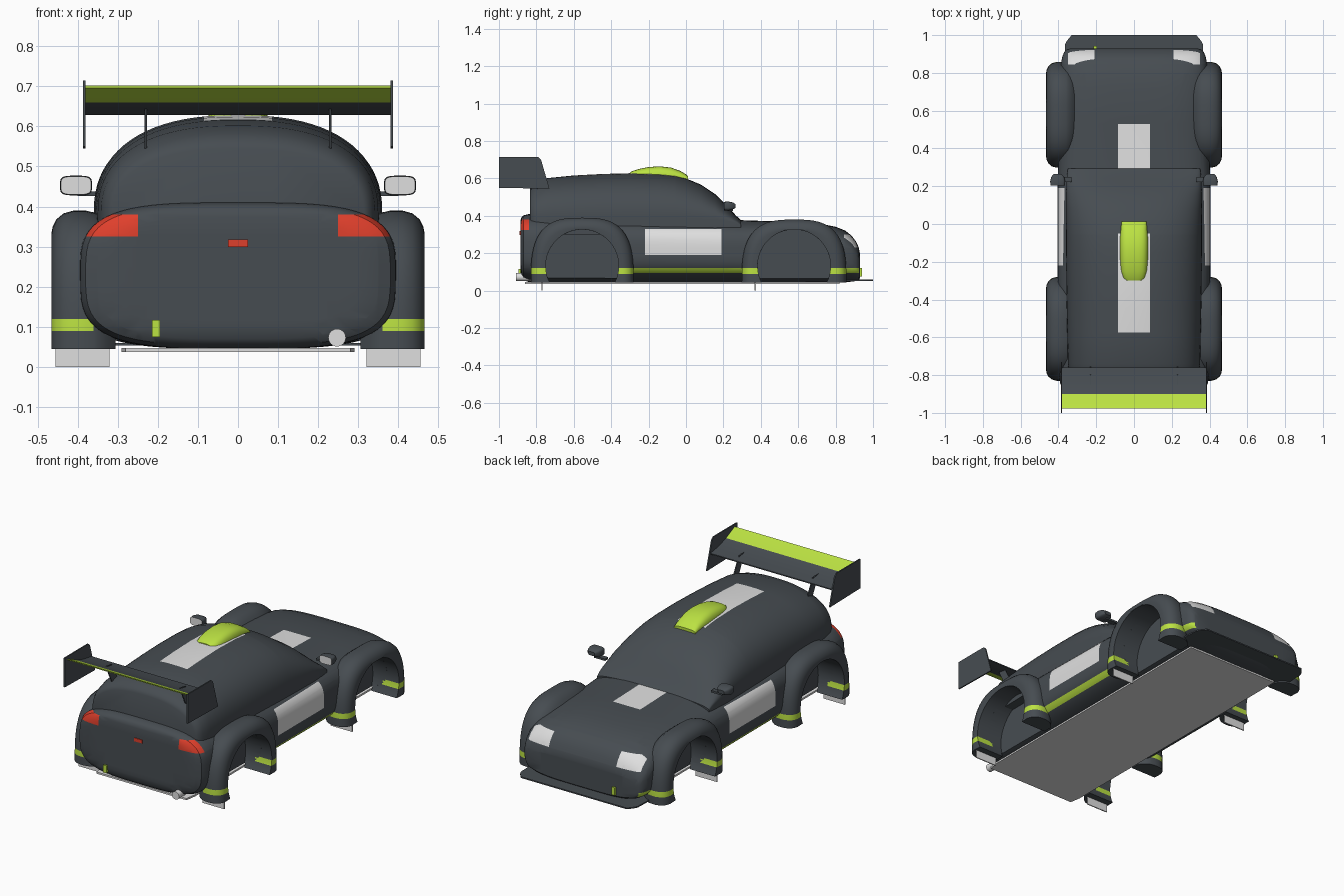
import bpy, bmesh, math
from mathutils import Vector

if "Cube" in bpy.data.objects:
    bpy.data.objects.remove(bpy.data.objects["Cube"])


def material(name, rgb):
    m = bpy.data.materials.new(name)
    m.diffuse_color = (*rgb, 1)
    m.use_nodes = True
    m.node_tree.nodes["Principled BSDF"].inputs["Base Color"].default_value = m.diffuse_color
    return m


MATS = [material("charcoal paint", (0.062, 0.073, 0.083)),
        material("lime paint", (0.50, 0.76, 0.055)),
        material("pale grey", (0.74, 0.74, 0.74)),
        material("red lamp", (0.74, 0.05, 0.025))]
DARK, LIME, PALE, RED = range(4)


def finish(name, bm, mat=DARK, cuts=(), rule=None):
    """Slice the mesh on axis planes, colour faces by rule, make the object."""
    for axis, v in cuts:
        no = Vector((0, 0, 0))
        no[axis] = 1
        bmesh.ops.bisect_plane(bm, geom=bm.verts[:] + bm.edges[:] + bm.faces[:],
                               plane_co=no * v, plane_no=no, dist=1e-5)
    bmesh.ops.recalc_face_normals(bm, faces=bm.faces[:])
    bm.normal_update()
    for f in bm.faces:
        f.material_index = rule(f.calc_center_median(), f.normal) if rule else mat
    me = bpy.data.meshes.new(name)
    bm.to_mesh(me)
    bm.free()
    for m in MATS:
        me.materials.append(m)
    ob = bpy.data.objects.new(name, me)
    bpy.context.collection.objects.link(ob)
    return ob


def skin(rings):
    """Join closed rings of points and cap both ends."""
    bm = bmesh.new()
    vs = [[bm.verts.new(p) for p in r] for r in rings]
    n = len(rings[0])
    for a, b in zip(vs, vs[1:]):
        for i in range(n):
            j = (i + 1) % n
            bm.faces.new((a[i], a[j], b[j], b[i]))
    bm.faces.new(vs[0])
    bm.faces.new(vs[-1])
    return bm


def prism(pts, axis, lo, hi):
    """Extrude a 2D outline along x, y or z."""
    def at(p, v):
        q = list(p)
        q.insert(axis, v)
        return q
    return skin([[at(p, lo) for p in pts], [at(p, hi) for p in pts]])


def box(name, x, y, z, mat):
    return finish(name, prism([(x[0], y[0]), (x[1], y[0]), (x[1], y[1]), (x[0], y[1])], 2, *z), mat)


def sup(a, n):
    c, s = math.cos(a), math.sin(a)
    return (math.copysign(abs(c) ** (2 / n), c), math.copysign(abs(s) ** (2 / n), s))


def hull_ring(y, hw, lo, hi, n=3.5, seg=64):
    pts = [sup(2 * math.pi * (i + 0.5) / seg, n) for i in range(seg)]
    return [(hw * u, y, (lo + hi) / 2 + (hi - lo) / 2 * v) for u, v in pts]


def dome_ring(y, hw, base, top, drop, n, seg=40):
    pts = [sup(math.pi * i / seg, n) for i in range(seg + 1)]
    return ([(hw, y, drop)] + [(hw * u, y, base + (top - base) * v) for u, v in pts]
            + [(-hw, y, drop)])


# Main hull, with painted lamps, sill stripe, door and bonnet panels
def hull_rule(c, n):
    ax = abs(c.x)
    if c.y < -0.84 and 0.325 < c.z < 0.38 and ax > 0.25:
        return RED
    if c.y > 0.845 and 0.23 < c.z < 0.30 and 0.21 < ax < 0.35:
        return PALE
    if 0.095 < c.z < 0.122 and ax > 0.33 and -0.40 < c.y < 0.925:
        return LIME
    if -0.22 < c.y < 0.19 and 0.19 < c.z < 0.33 and ax > 0.3:
        return PALE
    if 0.29 < c.y < 0.53 and ax < 0.085 and n.z > 0.5:
        return PALE
    return DARK


stations = [(-0.885, 0.30, 0.10, 0.375), (-0.88, 0.35, 0.07, 0.392), (-0.868, 0.38, 0.055, 0.403),
            (-0.84, 0.393, 0.046, 0.41), (-0.78, 0.395, 0.045, 0.41), (-0.55, 0.397, 0.045, 0.40),
            (-0.25, 0.405, 0.045, 0.39), (0.22, 0.405, 0.045, 0.38), (0.35, 0.40, 0.045, 0.375),
            (0.6, 0.395, 0.045, 0.368), (0.72, 0.392, 0.045, 0.358), (0.80, 0.39, 0.045, 0.342),
            (0.85, 0.387, 0.046, 0.322), (0.885, 0.38, 0.048, 0.295), (0.91, 0.37, 0.052, 0.262),
            (0.924, 0.355, 0.058, 0.23), (0.93, 0.335, 0.065, 0.20)]
hull = finish("body_hull", skin([hull_ring(*s) for s in stations]),
              cuts=[(2, z) for z in (0.095, 0.122, 0.19, 0.23, 0.30, 0.325, 0.33, 0.38)]
              + [(0, s * x) for s in (1, -1) for x in (0.085, 0.21, 0.25, 0.35)]
              + [(1, y) for y in (-0.22, 0.19, 0.29, 0.53, 0.845)], rule=hull_rule)

# Wheel wells cut into the hull
WHEELS = [("rear", -0.555, 0.275, 0.39), ("front", 0.578, 0.28, 0.38)]
ARCH_R, ARCH_Z = 0.195, 0.132
for tag, cy, hw, top in WHEELS:
    for side in (1, -1):
        circle = [(cy + ARCH_R * math.cos(a * math.pi / 24), ARCH_Z + ARCH_R * math.sin(a * math.pi / 24))
                  for a in range(48)]
        cutter = finish("wheel_well_cutter", prism(circle, 0, side * 0.30, side * 0.6))
        cutter.hide_render = True
        mod = hull.modifiers.new("wheel_well", "BOOLEAN")
        mod.object = cutter
        mod.solver = "EXACT"
        bpy.context.view_layer.objects.active = hull
        bpy.ops.object.modifier_apply(modifier=mod.name)
        bpy.data.objects.remove(cutter)

# Flared fenders: a rounded cross-section swept over each wheel arch
FLARE = [(0.305, 0.05), (0.325, 0.025), (0.35, 0.007), (0.38, 0), (0.41, 0), (0.435, 0.007),
         (0.453, 0.022), (0.462, 0.04), (0.465, 0.055)]
for tag, cy, hw, top in WHEELS:
    for side, word in ((1, "right"), (-1, "left")):
        rings = []
        for i in range(41):
            t = i / 40
            u, v = sup(math.pi * t, 3.0)
            ring = []
            for x, inset in FLARE:
                ring.append((side * x, cy + (hw - inset) * u, 0.045 + (top - 0.045 - inset) * v))
            a0 = -math.asin((ARCH_Z - 0.045) / ARCH_R)
            a = a0 + (math.pi - 2 * a0) * t
            iy, iz = cy + ARCH_R * math.cos(a), ARCH_Z + ARCH_R * math.sin(a)
            ring += [(side * 0.463, iy, iz), (side * 0.305, iy, iz)]
            rings.append(ring)
        finish(f"{tag}_{word}_fender", skin(rings), cuts=[(2, 0.09), (2, 0.12), (0, side * 0.36)],
               rule=lambda c, n: LIME if 0.09 < c.z < 0.12 and abs(c.x) > 0.36 else DARK)
        # Mud flap behind the wheel
        fy = -0.77 if tag == "rear" else 0.37
        xs = sorted((side * 0.32, side * 0.455))
        box(f"{tag}_{word}_mud_flap", xs, (fy - 0.003, fy + 0.003), (0, 0.08), PALE)

# Cabin with painted roof panel
cabin = [(-0.835, 0.315, 0.38, 0.545), (-0.825, 0.33, 0.38, 0.563), (-0.80, 0.342, 0.38, 0.582),
         (-0.74, 0.35, 0.38, 0.602), (-0.6, 0.353, 0.38, 0.616), (-0.45, 0.356, 0.38, 0.624),
         (-0.3, 0.358, 0.38, 0.628), (-0.15, 0.36, 0.38, 0.624), (-0.06, 0.36, 0.38, 0.615),
         (0.0, 0.36, 0.38, 0.60), (0.08, 0.36, 0.38, 0.567), (0.155, 0.36, 0.38, 0.517),
         (0.20, 0.358, 0.375, 0.474), (0.24, 0.356, 0.37, 0.43), (0.27, 0.353, 0.362, 0.399),
         (0.295, 0.35, 0.345, 0.376)]
finish("cabin", skin([dome_ring(*s, 0.30, 2.4) for s in cabin]),
       cuts=[(0, 0.085), (0, -0.085), (1, -0.575), (1, -0.05)],
       rule=lambda c, n: PALE if abs(c.x) < 0.085 and -0.575 < c.y < -0.05 and c.z > 0.55 else DARK)

# Roof scoop
scoop = [(-0.30, 0.05, 0.632), (-0.285, 0.062, 0.64), (-0.25, 0.07, 0.651), (-0.2, 0.074, 0.661),
         (-0.14, 0.076, 0.665), (-0.08, 0.075, 0.658), (-0.03, 0.07, 0.64), (0.0, 0.067, 0.622),
         (0.012, 0.066, 0.61)]
finish("roof_scoop", skin([dome_ring(y, hw, 0.595, t, 0.58, 3.2, 24) for y, hw, t in scoop]), LIME)

# Rear wing: curved blade with a lime flap, end plates and struts
top = [(-0.76, 0.634), (-0.83, 0.645), (-0.90, 0.666), (-0.977, 0.702)]
blade = top + [(y, z - 0.006) for y, z in reversed(top)]
finish("wing_blade", prism(blade, 0, -0.383, 0.383), cuts=[(1, -0.90)],
       rule=lambda c, n: LIME if c.y < -0.88 and abs(n.x) < 0.5 else DARK)
for s, word in ((1, "right"), (-1, "left")):
    finish(f"{word}_wing_end_plate", prism([(-1.0, 0.55), (-0.73, 0.545), (-0.775, 0.70), (-0.79, 0.715),
                                            (-1.0, 0.715)], 0, s * 0.38, s * 0.387))
    finish(f"{word}_wing_strut", prism([(-0.79, 0.53), (-0.74, 0.53), (-0.80, 0.645), (-0.85, 0.652)],
                                       0, s * 0.227, s * 0.233))

    # Door mirror: rounded pod with a pale glass and a stalk
    pod = [(0.203, 0.038, 0.43, 0.475), (0.225, 0.04, 0.428, 0.477), (0.25, 0.034, 0.434, 0.472),
           (0.265, 0.02, 0.442, 0.463)]
    rings = [[(x + s * 0.404, yy, z) for x, yy, z in hull_ring(*p, 4, 24)] for p in pod]
    finish(f"{word}_mirror", skin(rings), rule=lambda c, n: PALE if n.y < -0.9 else DARK)
    xs = sorted((s * 0.33, s * 0.40))
    box(f"{word}_mirror_stalk", xs, (0.222, 0.25), (0.426, 0.437), DARK)

# Front splitter and floor
finish("front_splitter", prism([(-0.37, 0.80), (0.37, 0.80), (0.365, 0.95), (0.355, 0.97), (0.33, 1.0),
                                (-0.33, 1.0), (-0.355, 0.97), (-0.365, 0.95)], 2, 0.053, 0.06))
finish("floor_panel", prism([(-0.28, -0.86), (0.28, -0.86), (0.29, -0.8), (0.29, 0.82), (-0.29, 0.82),
                             (-0.29, -0.8)], 2, 0.037, 0.047), PALE)

# Brake lamp, tow straps and exhaust
box("centre_brake_lamp", (-0.025, 0.025), (-0.889, -0.88), (0.299, 0.318), RED)
box("rear_tow_strap", (-0.215, -0.195), (-0.895, -0.86), (0.075, 0.117), LIME)
box("front_tow_strap", (-0.215, -0.195), (0.91, 0.942), (0.077, 0.12), LIME)
finish("exhaust_pipe", prism([(0.247 + 0.022 * math.cos(i * math.pi / 12), 0.073 + 0.022 * math.sin(i * math.pi / 12))
                              for i in range(24)], 1, -0.91, -0.80), PALE)

# Smooth shading with sharp edges kept
for ob in bpy.data.objects:
    ob.select_set(ob.type == "MESH")
bpy.context.view_layer.objects.active = hull
bpy.ops.object.shade_smooth_by_angle(angle=math.radians(35))
